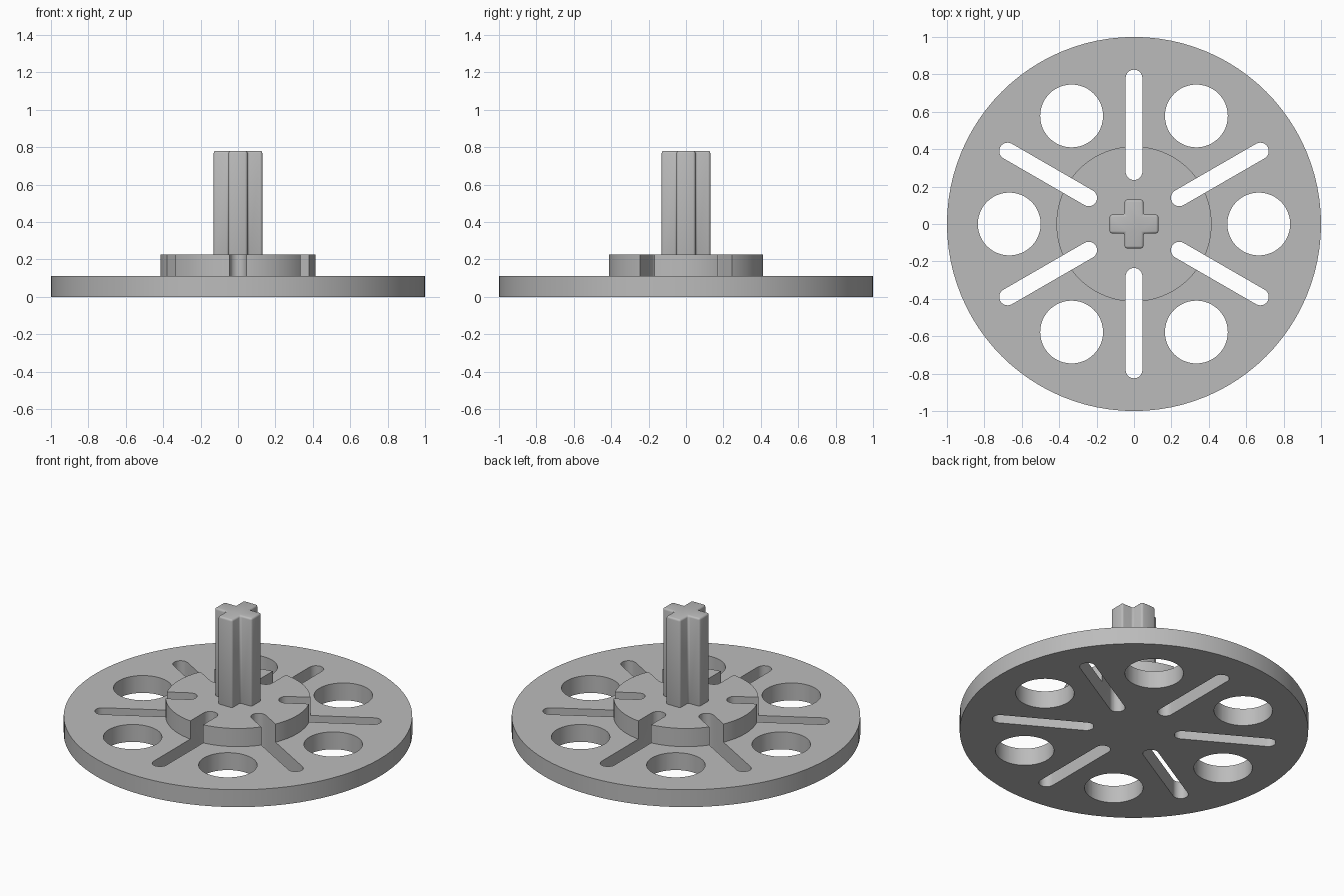
import bpy, bmesh
from math import cos, sin, pi, radians
from mathutils import Matrix

cube = bpy.data.objects.get("Cube")
if cube:
    bpy.data.objects.remove(cube, do_unlink=True)

grey = bpy.data.materials.new("plain_grey")
grey.use_nodes = True
colour = (0.5, 0.5, 0.5, 1)
grey.diffuse_color = colour
grey.node_tree.nodes["Principled BSDF"].inputs["Base Color"].default_value = colour


def add_object(name, bm):
    bmesh.ops.recalc_face_normals(bm, faces=bm.faces)
    mesh = bpy.data.meshes.new(name)
    bm.to_mesh(mesh)
    bm.free()
    mesh.materials.append(grey)
    obj = bpy.data.objects.new(name, mesh)
    bpy.context.collection.objects.link(obj)
    return obj


def prism(bm, outline, bottom, top, turn=0):
    """Extrude a flat outline upwards, turned about z."""
    verts = [bm.verts.new((x, y, bottom)) for x, y in outline]
    face = bm.faces.new(verts)
    lifted = bmesh.ops.extrude_face_region(bm, geom=[face], use_keep_orig=True)["geom"]
    raised = [v for v in lifted if isinstance(v, bmesh.types.BMVert)]
    bmesh.ops.translate(bm, verts=raised, vec=(0, 0, top - bottom))
    bmesh.ops.rotate(bm, verts=verts + raised, cent=(0, 0, 0),
                     matrix=Matrix.Rotation(turn, 3, "Z"))


def arc(cx, radius, start, end, steps):
    angles = [start + (end - start) * i / steps for i in range(steps + 1)]
    return [(cx + radius * cos(a), radius * sin(a)) for a in angles]


def select_only(obj):
    bpy.ops.object.select_all(action="DESELECT")
    obj.select_set(True)
    bpy.context.view_layer.objects.active = obj


# Disc with raised hub, turned from one profile
bm = bmesh.new()
profile = [(0, 0), (1, 0), (1, 0.11), (0.415, 0.11), (0.415, 0.225), (0, 0.225)]
points = [bm.verts.new((r, 0, z)) for r, z in profile]
edges = [bm.edges.new(pair) for pair in zip(points, points[1:])]
bmesh.ops.spin(bm, geom=points + edges, cent=(0, 0, 0), axis=(0, 0, 1),
               angle=2 * pi, steps=96, use_duplicate=False)
bmesh.ops.remove_doubles(bm, verts=bm.verts, dist=0.0001)
disc = add_object("disc_and_hub", bm)

# Six round holes and six radial slots
bm = bmesh.new()
hole = arc(0.667, 0.168, 0, 2 * pi, 48)[:-1]
slot = arc(0.78, 0.045, -pi / 2, pi / 2, 12) + arc(0.28, 0.045, pi / 2, 3 * pi / 2, 12)
for i in range(6):
    prism(bm, hole, -0.1, 0.4, radians(60 * i))
    prism(bm, slot, -0.1, 0.4, radians(60 * i + 30))
cutter = add_object("opening_cutter", bm)
cutter.hide_render = True

cut = disc.modifiers.new("openings", "BOOLEAN")
cut.operation = "DIFFERENCE"
cut.solver = "EXACT"
cut.object = cutter
select_only(disc)
bpy.ops.object.modifier_apply(modifier=cut.name)
bpy.data.objects.remove(cutter, do_unlink=True)

# Cross-shaped axle with softened edges
bm = bmesh.new()
long, short = 0.13, 0.05
cross = []
for i in range(4):
    c, s = round(cos(i * pi / 2)), round(sin(i * pi / 2))
    for x, y in ((long, -short), (long, short), (short, short)):
        cross.append((x * c - y * s, x * s + y * c))
prism(bm, cross, 0.2, 0.78)
axle = add_object("cross_axle", bm)
bevel = axle.modifiers.new("soft_edges", "BEVEL")
bevel.width = 0.012
bevel.segments = 3
select_only(axle)
bpy.ops.object.modifier_apply(modifier=bevel.name)

for part in (disc, axle):
    select_only(part)
    bpy.ops.object.shade_smooth_by_angle(angle=radians(35))
